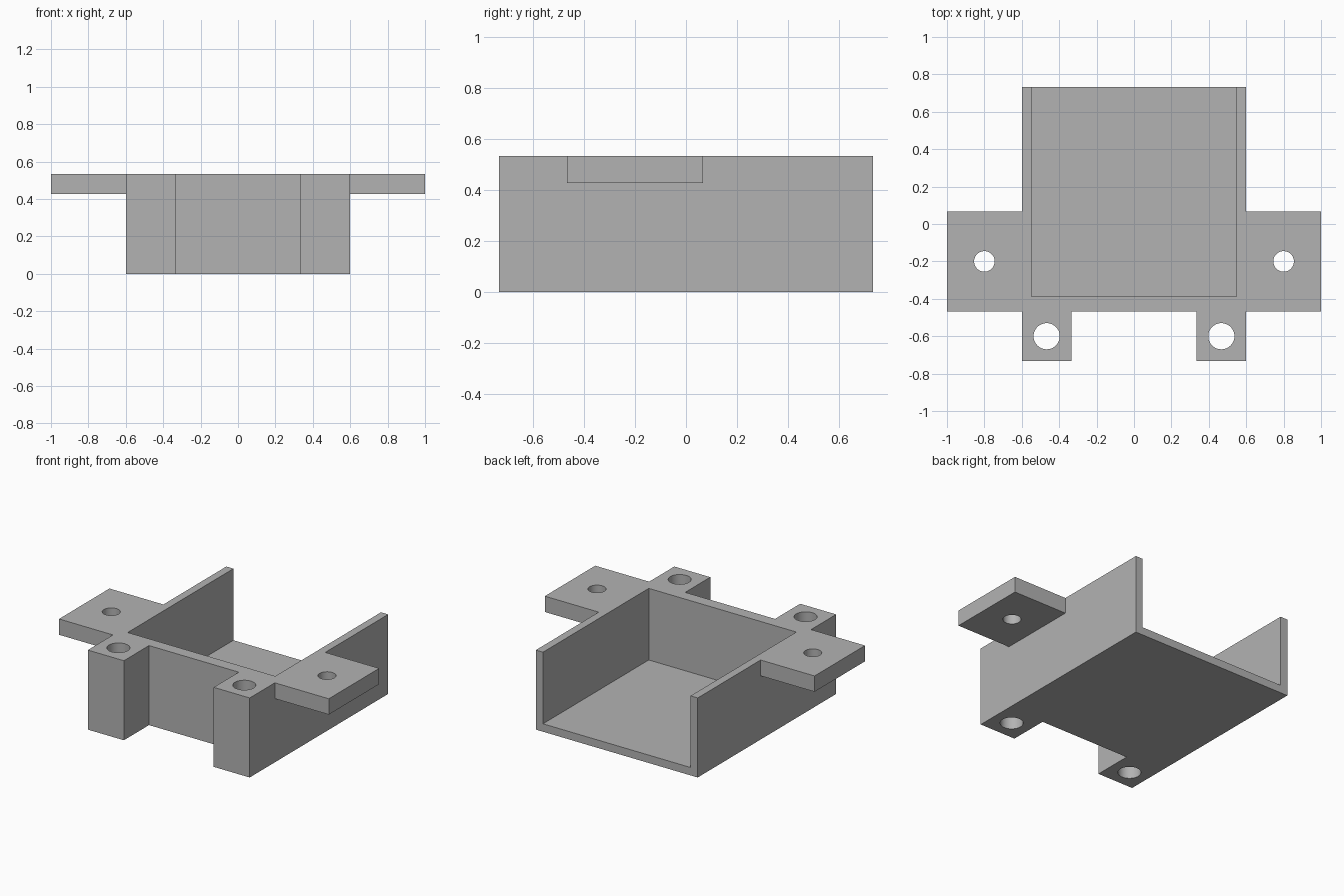
import bpy
import bmesh
import math

if "Cube" in bpy.data.objects:
    bpy.data.objects.remove(bpy.data.objects["Cube"], do_unlink=True)

# Main dimensions
HALF_WIDTH, BACK, FRONT, HEIGHT = 0.6, 0.733, -0.733, 0.533
WALL, FLOOR, FRONT_WALL = 0.053, 0.053, 0.08
WALL_FRONT = -0.467      # outer face of the front wall
POST_INNER = 0.333       # inner side of each front post
FLANGE_BOTTOM, FLANGE_BACK = 0.427, 0.067

grey = bpy.data.materials.new("plain grey")
grey.use_nodes = True
grey.diffuse_color = (0.45, 0.45, 0.45, 1)
grey.node_tree.nodes["Principled BSDF"].inputs["Base Color"].default_value = grey.diffuse_color


def prism(name, outline, bottom, top):
    """Extrude a plan outline between two heights."""
    bm = bmesh.new()
    face = bm.faces.new([bm.verts.new((x, y, bottom)) for x, y in outline])
    lifted = bmesh.ops.extrude_face_region(bm, geom=[face])["geom"]
    for v in lifted:
        if isinstance(v, bmesh.types.BMVert):
            v.co.z = top
    bmesh.ops.recalc_face_normals(bm, faces=bm.faces)
    mesh = bpy.data.meshes.new(name)
    bm.to_mesh(mesh)
    bm.free()
    mesh.materials.append(grey)
    obj = bpy.data.objects.new(name, mesh)
    bpy.context.collection.objects.link(obj)
    return obj


def rectangle(x0, x1, y0, y1):
    return [(x0, y0), (x1, y0), (x1, y1), (x0, y1)]


def circle(x, y, radius, sides=48):
    turns = [math.tau * i / sides for i in range(sides)]
    return [(x + radius * math.cos(a), y + radius * math.sin(a)) for a in turns]


def cut(target, outline, bottom=-0.2, top=1):
    """Subtract a prism from the target and discard the cutter."""
    cutter = prism("cutter", outline, bottom, top)
    cutter.hide_render = True
    mod = target.modifiers.new("cut", 'BOOLEAN')
    mod.operation, mod.solver, mod.object = 'DIFFERENCE', 'EXACT', cutter
    bpy.context.view_layer.objects.active = target
    bpy.ops.object.modifier_apply(modifier=mod.name)
    bpy.data.objects.remove(cutter, do_unlink=True)


# Open-backed tray with two front posts
right_half = [(HALF_WIDTH, BACK), (HALF_WIDTH, FRONT), (POST_INNER, FRONT), (POST_INNER, WALL_FRONT)]
left_half = [(-x, y) for x, y in reversed(right_half)]
tray = prism("tray_body", right_half + left_half, 0, HEIGHT)
inner = HALF_WIDTH - WALL
cut(tray, rectangle(-inner, inner, WALL_FRONT + FRONT_WALL, 1), FLOOR, 1)
parts = [tray]

# Post holes and side mounting flanges
for side, label in ((1, "left"), (-1, "right")):
    cut(tray, circle(side * 0.467, -0.6, 0.07))
    x0, x1 = sorted((side * HALF_WIDTH, side * 1.0))
    flange = prism(label + "_mounting_flange", rectangle(x0, x1, WALL_FRONT, FLANGE_BACK),
                   FLANGE_BOTTOM, HEIGHT)
    cut(flange, circle(side * 0.8, -0.2, 0.055))
    parts.append(flange)

# Smooth hole walls, sharp edges
bpy.ops.object.select_all(action='DESELECT')
for obj in parts:
    obj.select_set(True)
bpy.context.view_layer.objects.active = tray
bpy.ops.object.shade_smooth_by_angle(angle=math.radians(30))
